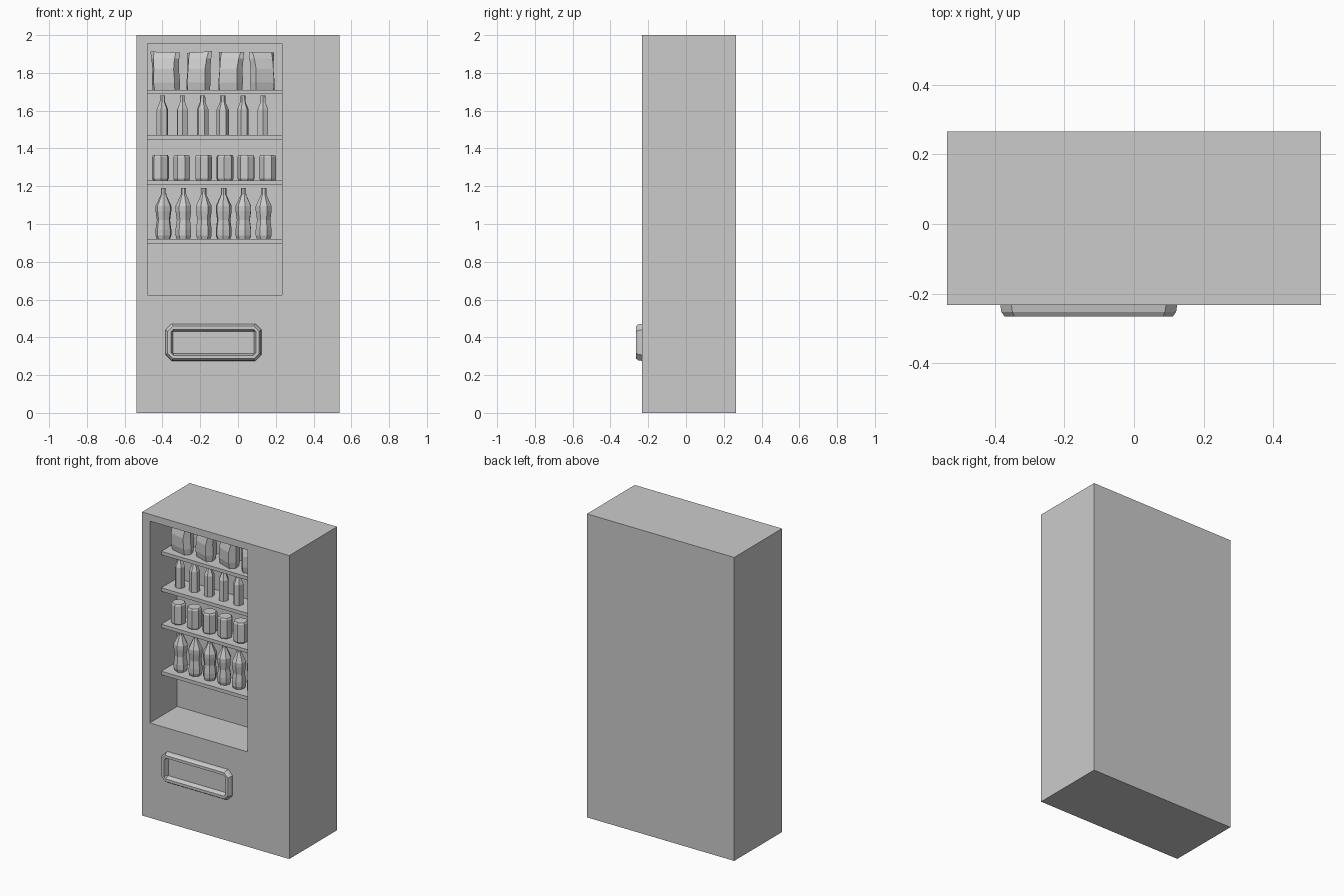
import bpy, bmesh
from math import sin, cos, pi, radians
from mathutils import Matrix

if "Cube" in bpy.data.objects:
    bpy.data.objects.remove(bpy.data.objects["Cube"])

FRONT, BACK = -0.233, 0.265        # cabinet front and back planes
DEEP = 0.052                       # back wall of the display recess
ROW_Y = -0.033                     # depth at which products stand


def loft(name, rings, matrix=None):
    """Skin a series of equal-length rings and cap both ends."""
    bm = bmesh.new()
    loops = [[bm.verts.new(p) for p in r] for r in rings]
    n = len(rings[0])
    for a, b in zip(loops, loops[1:]):
        for i in range(n):
            j = (i + 1) % n
            bm.faces.new((a[i], a[j], b[j], b[i]))
    bm.faces.new(loops[0][::-1])
    bm.faces.new(loops[-1])
    if matrix:
        bm.transform(matrix)
    bmesh.ops.recalc_face_normals(bm, faces=bm.faces)
    mesh = bpy.data.meshes.new(name)
    bm.to_mesh(mesh)
    bm.free()
    obj = bpy.data.objects.new(name, mesh)
    bpy.context.collection.objects.link(obj)
    return obj


def rect(x0, x1, z0, z1, y):
    return [(x0, y, z0), (x1, y, z0), (x1, y, z1), (x0, y, z1)]


def octagon(x0, x1, z0, z1, y, inset, cut):
    """Rectangle with clipped corners, facing the front."""
    x0, x1, z0, z1 = x0 + inset, x1 - inset, z0 + inset, z1 - inset
    return [(x0 + cut, y, z0), (x1 - cut, y, z0), (x1, y, z0 + cut), (x1, y, z1 - cut),
            (x1 - cut, y, z1), (x0 + cut, y, z1), (x0, y, z1 - cut), (x0, y, z0 + cut)]


def turned(name, profile, x, z, sides=6, spin=0.0):
    """Low-poly turned product from (radius, height) pairs."""
    rings = [[(r * cos(2 * pi * i / sides + spin), r * sin(2 * pi * i / sides + spin), h)
              for i in range(sides)] for r, h in profile]
    return loft(name, rings, Matrix.Translation((x, ROW_Y, z)))


# Cabinet shell with open display recess
window = (-0.48, 0.233, 0.625, 1.955)
loft("cabinet", [rect(-0.537, 0.537, 0, 2, BACK), rect(-0.537, 0.537, 0, 2, FRONT),
                 rect(*window, FRONT), rect(*window, DEEP)])

# Shelves
for i, top in enumerate((1.71, 1.47, 1.23, 0.92)):
    loft(f"shelf_{i + 1}", [rect(-0.48, 0.233, top - 0.023, top, y) for y in (-0.113, DEEP)])

# Pickup hatch frame around a shallow opening
hatch = (-0.384, 0.124, 0.275, 0.472)
frame = loft("pickup_frame", [octagon(*hatch, FRONT + 0.001, 0, 0.032),
                              octagon(*hatch, -0.252, 0.003, 0.032),
                              octagon(*hatch, -0.265, 0.012, 0.028),
                              octagon(*hatch, -0.265, 0.03, 0.012),
                              octagon(*hatch, FRONT - 0.002, 0.04, 0.002)])

# Snack bags: half width, yaw, roll
bags = ((0.080, -14, 2), (0.070, -18, -4), (0.072, -20, 0), (0.072, 20, 1))
for i, (w, yaw, roll) in enumerate(bags):
    rings = []
    for h, ws, t in ((0, 0.92, 0.034), (0.04, 0.96, 0.042), (0.11, 0.9, 0.042),
                     (0.165, 0.95, 0.028), (0.2, 1.0, 0.005)):
        a = w * ws
        rings.append([(-a, 0, h), (-0.75 * a, -t, h), (0.75 * a, -t, h),
                      (a, 0, h), (0.75 * a, t, h), (-0.75 * a, t, h)])
    shear = Matrix.Identity(4)
    shear[2][0] = -sin(radians(roll)) * 0.0
    shear[0][2] = -0.03 if roll > 0 else 0.03
    bag = loft(f"snack_bag_{i + 1}", rings,
               Matrix.Translation((-0.38 + 0.17 * i, ROW_Y, 1.71))
               @ Matrix.Rotation(radians(yaw), 4, 'Z') @ shear)
    # tilt only the upper seal
    for v in bag.data.vertices[-6:]:
        v.co.z -= sin(radians(roll)) * (v.co.x + 0.38 - 0.17 * i)

# Bottles and cans, six per row
slim = [(0.032, 0), (0.032, 0.135), (0.015, 0.175), (0.014, 0.21)]
can = [(0.040, 0), (0.046, 0.01), (0.046, 0.125), (0.040, 0.135)]
large = [(0.036, 0), (0.043, 0.02), (0.043, 0.05), (0.036, 0.10),
         (0.043, 0.15), (0.043, 0.175), (0.015, 0.235), (0.014, 0.27)]
rows = (("slim_bottle", slim, 1.47, -0.4, 0.1064, 6),
        ("can", can, 1.23, -0.41, 0.1135, 7),
        ("large_bottle", large, 0.92, -0.394, 0.106, 7))
for name, profile, z, x0, step, sides in rows:
    for i in range(6):
        turned(f"{name}_{i + 1}", profile, x0 + i * step, z, sides, 0.3 + 0.25 * i)
